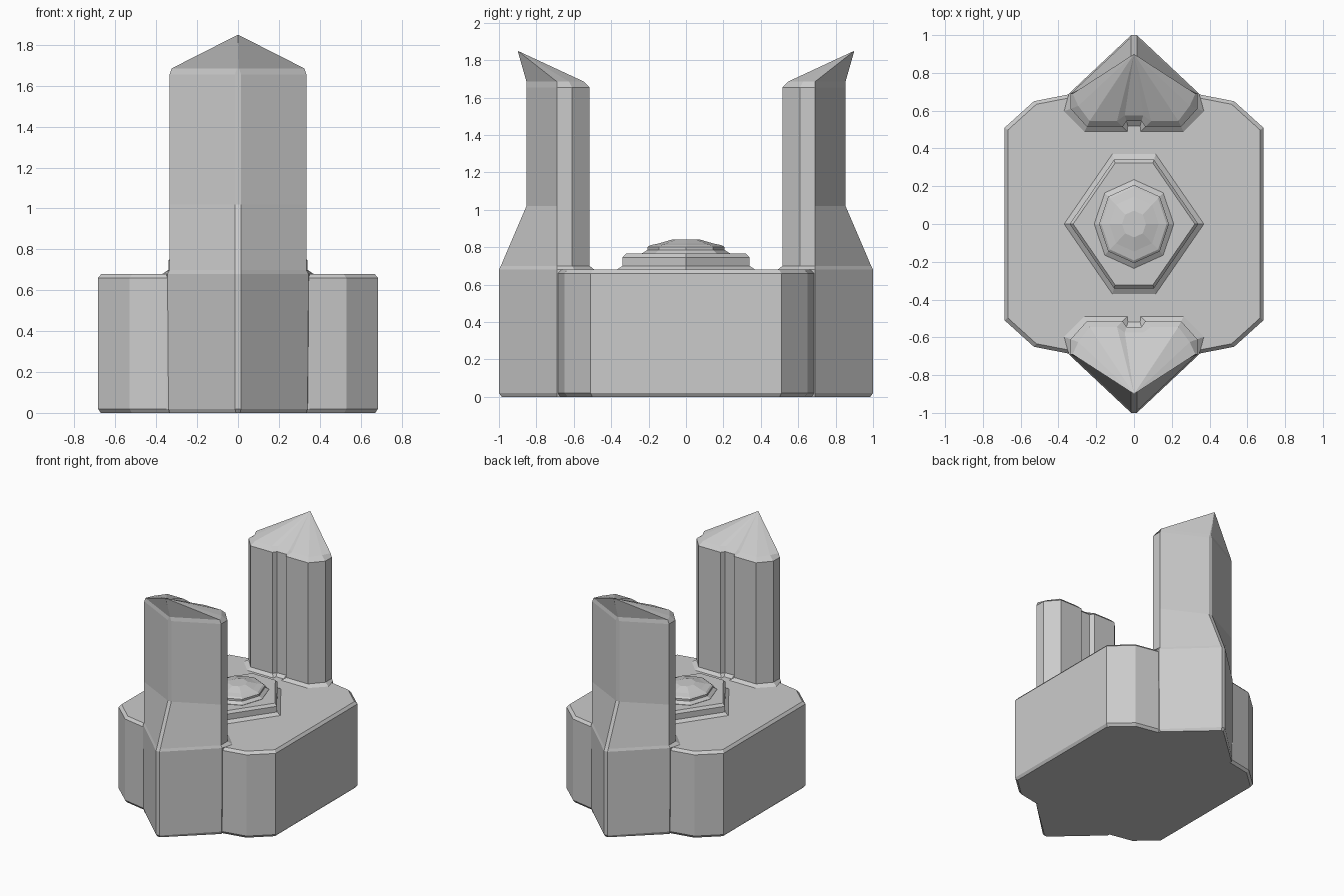
import bpy, bmesh

if "Cube" in bpy.data.objects:
    bpy.data.objects.remove(bpy.data.objects["Cube"])


def loft(name, rings, apex=None):
    """Skin a list of equal-length point rings, capped below and on top (or to an apex)."""
    bm = bmesh.new()
    loops = [[bm.verts.new(p) for p in r] for r in rings]
    n = len(loops[0])
    for a, b in zip(loops, loops[1:]):
        for i in range(n):
            j = (i + 1) % n
            bm.faces.new((a[i], a[j], b[j], b[i]))
    bm.faces.new(loops[0][::-1])
    if apex:
        tip = bm.verts.new(apex)
        for i in range(n):
            bm.faces.new((loops[-1][i], loops[-1][(i + 1) % n], tip))
    else:
        bm.faces.new(loops[-1])
    bmesh.ops.recalc_face_normals(bm, faces=bm.faces)
    me = bpy.data.meshes.new(name)
    bm.to_mesh(me)
    bm.free()
    ob = bpy.data.objects.new(name, me)
    bpy.context.collection.objects.link(ob)
    return ob


def mirror_x(half):
    return half + [(-x, y) for x, y in reversed(half)]


def at(outline, z, sx=1, sy=1):
    return [(x * sx, y * sy, z) for x, y in outline]


# Base block with chamfered corners and rims
quarter = [(0.685, 0.51), (0.53, 0.65), (0.35, 0.685)]
half = [(x, -y) for x, y in reversed(quarter)] + quarter
base = mirror_x(half)
loft("base", [at(base, 0, 0.98, 0.98), at(base, 0.02), at(base, 0.66),
              at(base, 0.68, 0.975, 0.975)])


# Pillars with pointed prows; the inner face carries a small groove
def pillar_ring(z, prow, inset=0.0, tip=0.015, side=0.335):
    d = inset
    right = [(0.04 + d * 0.3, 0.545 + d), (0.06 + d, 0.515 + d),
             (0.25 - d * 0.5, 0.515 + d), (side - d, 0.61 + d * 0.5),
             (side, 0.69), (tip, prow)]
    return at(mirror_x(right), z)


for name, s in (("back_pillar", 1), ("front_pillar", -1)):
    rings = [pillar_ring(0, 0.985, tip=0.01),
             pillar_ring(0.02, 1.0, side=0.34),
             pillar_ring(0.68, 1.0, -0.025, side=0.345),
             pillar_ring(0.70, 0.99),
             pillar_ring(1.02, 0.853),
             pillar_ring(1.655, 0.853),
             pillar_ring(1.685, 0.853, 0.03, 0.005, 0.325)]
    rings = [[(s * x, s * y, z) for x, y, z in r] for r in rings]
    loft(name, rings, apex=(0, s * 0.9, 1.85))

# Hexagonal plinth in the middle
hexagon = [(0.37, 0), (0.115, 0.37), (-0.115, 0.37),
           (-0.37, 0), (-0.115, -0.37), (0.115, -0.37)]
loft("hex_plinth", [at(hexagon, z, k, k) for k, z in
                    ((1, 0.67), (1, 0.68), (0.92, 0.70), (0.92, 0.745), (0.87, 0.765))])

# Octagonal stud with a faceted dome
octagon = [(0.21, 0), (0.155, 0.165), (0, 0.235), (-0.155, 0.165),
           (-0.21, 0), (-0.155, -0.165), (0, -0.235), (0.155, -0.165)]
loft("centre_stud", [at(octagon, z, k, k) for k, z in
                     ((1, 0.76), (1, 0.767), (0.88, 0.785), (0.88, 0.80),
                      (0.82, 0.81), (0.62, 0.82), (0.3, 0.842))])
